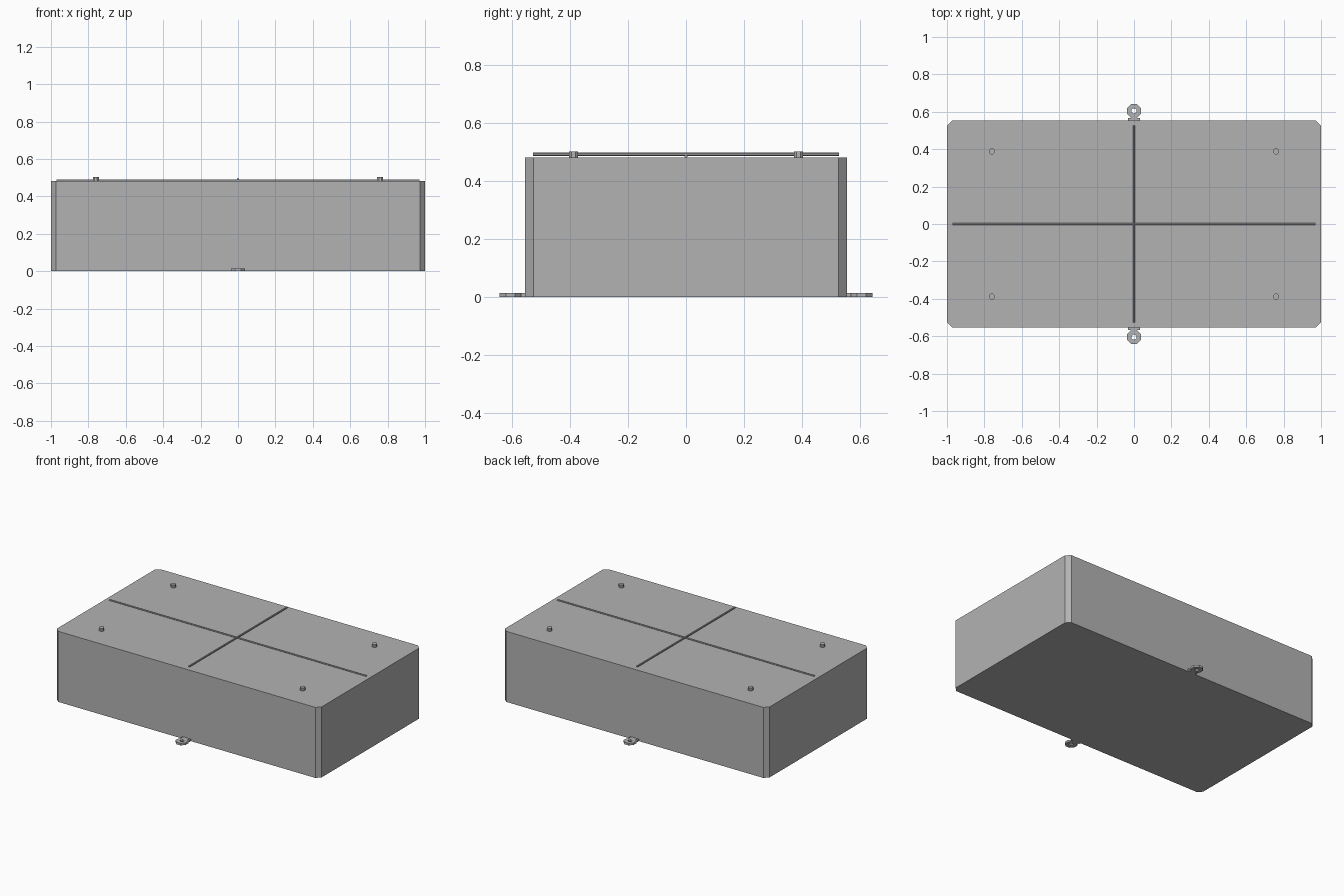
import bpy
import bmesh
import math
from mathutils import Matrix

default = bpy.data.objects.get("Cube")
if default:
    bpy.data.objects.remove(default, do_unlink=True)

# Single grey finish
GREY = (0.45, 0.45, 0.45, 1.0)
grey = bpy.data.materials.new("plain grey")
grey.use_nodes = True
grey.diffuse_color = GREY
grey.node_tree.nodes["Principled BSDF"].inputs["Base Color"].default_value = GREY

TOP = 0.482


def add_object(name, bm):
    bmesh.ops.recalc_face_normals(bm, faces=bm.faces)
    mesh = bpy.data.meshes.new(name)
    bm.to_mesh(mesh)
    bm.free()
    mesh.materials.append(grey)
    obj = bpy.data.objects.new(name, mesh)
    bpy.context.collection.objects.link(obj)
    return obj


def box(name, size, centre, chamfer=0):
    bm = bmesh.new()
    bmesh.ops.create_cube(bm, size=1)
    bmesh.ops.scale(bm, vec=size, verts=bm.verts)
    bmesh.ops.translate(bm, vec=centre, verts=bm.verts)
    if chamfer:
        upright = [e for e in bm.edges
                   if abs(e.verts[0].co.z - e.verts[1].co.z) > size[2] / 2]
        bmesh.ops.bevel(bm, geom=upright, offset=chamfer, segments=1,
                        affect='EDGES')
    return add_object(name, bm)


def rod(name, radius, length, centre, axis='Z'):
    turn = {'X': Matrix.Rotation(math.pi / 2, 4, 'Y'),
            'Y': Matrix.Rotation(math.pi / 2, 4, 'X'),
            'Z': Matrix.Identity(4)}[axis]
    facet = Matrix.Rotation(math.pi / 8, 4, 'Z')
    bm = bmesh.new()
    bmesh.ops.create_cone(bm, cap_ends=True, segments=8, radius1=radius,
                          radius2=radius, depth=length,
                          matrix=Matrix.Translation(centre) @ turn @ facet)
    return add_object(name, bm)


def eyelet(name, centre, outer, inner, height):
    # Eight-sided flat ring swept from a rectangular section
    bm = bmesh.new()
    section = [(inner, 0), (outer, 0), (outer, height), (inner, height)]
    rings = []
    for i in range(8):
        a = (i + 0.5) * math.pi / 4
        rings.append([bm.verts.new((centre[0] + r * math.cos(a),
                                    centre[1] + r * math.sin(a),
                                    centre[2] + z)) for r, z in section])
    for i in range(8):
        a, b = rings[i], rings[(i + 1) % 8]
        for j in range(4):
            k = (j + 1) % 4
            bm.faces.new((a[j], b[j], b[k], a[k]))
    return add_object(name, bm)


# Main block with chamfered upright corners
box("body", (2, 1.108, TOP), (0, 0, TOP / 2), chamfer=0.028)

# Crossed rods lying on the top
rod("long_top_rod", 0.005, 1.94, (0, 0, TOP + 0.003), 'X')
rod("short_top_rod", 0.006, 1.054, (0, 0, TOP + 0.01), 'Y')

# Pegs near the four top corners
for x_side, x_word in ((1, "left"), (-1, "right")):
    for y_side, y_word in ((-1, "front"), (1, "back")):
        rod(f"{y_word}_{x_word}_peg", 0.017, 0.02,
            (x_side * 0.76, y_side * 0.388, TOP + 0.01))

# Mounting eyelets at the foot of the front and back
for side, word in ((-1, "front"), (1, "back")):
    eyelet(f"{word}_eyelet", (0, side * 0.605, 0), 0.04, 0.014, 0.014)
    box(f"{word}_eyelet_base", (0.064, 0.018, 0.014),
        (0, side * 0.559, 0.007))
